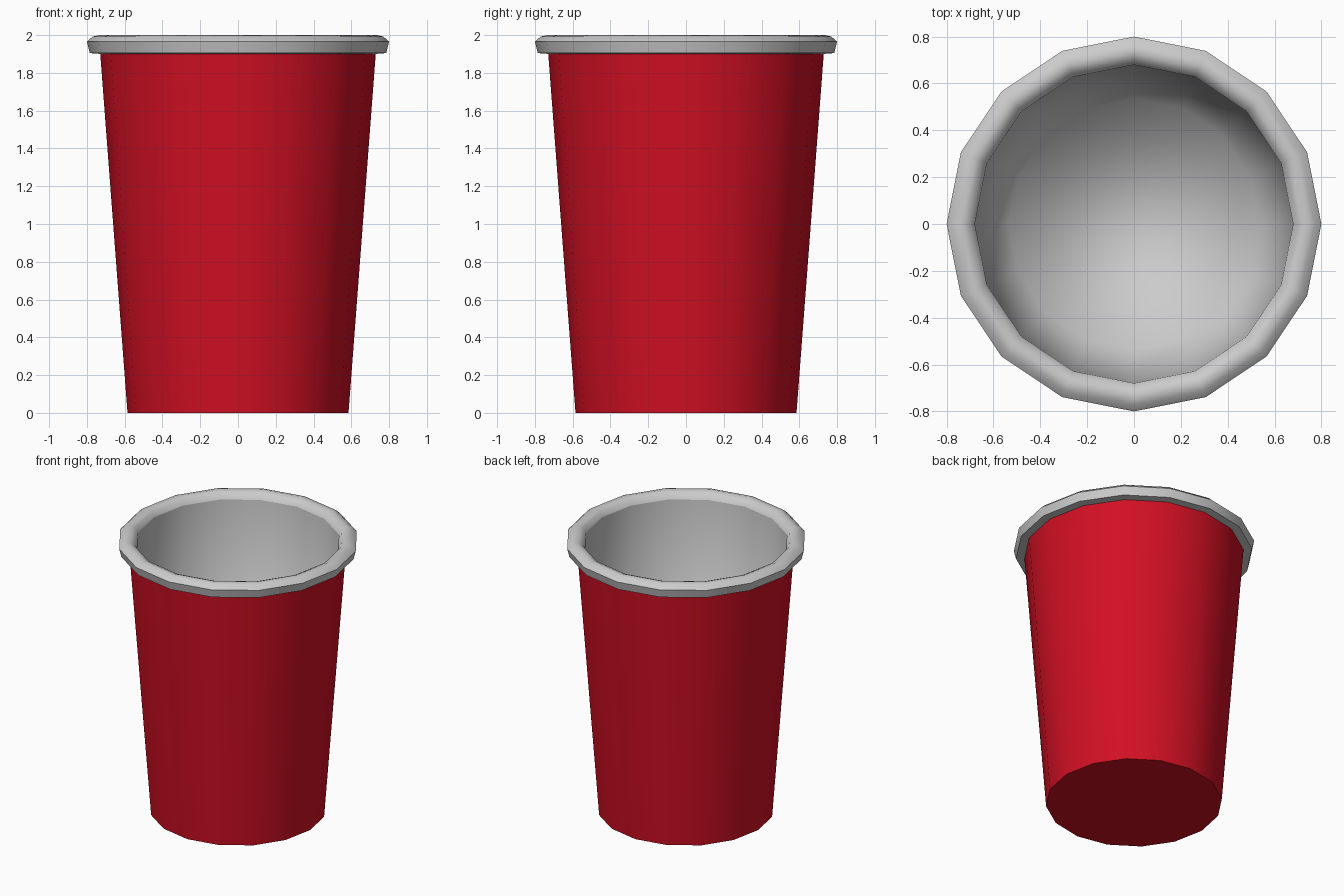
import bpy, bmesh, math

if "Cube" in bpy.data.objects:
    bpy.data.objects.remove(bpy.data.objects["Cube"])

SIDES = 16


def lathe(name, profile, close_end=False, color=None, angle=60):
    """Spin a (radius, z) profile around z; profiles run so normals face out."""
    bm = bmesh.new()
    rings = []
    for r, z in profile:
        rings.append([bm.verts.new((r * math.cos(2 * math.pi * i / SIDES),
                                    r * math.sin(2 * math.pi * i / SIDES), z))
                      for i in range(SIDES)])
    for a, b in zip(rings, rings[1:]):
        for i in range(SIDES):
            j = (i + 1) % SIDES
            bm.faces.new((a[i], b[i], b[j], a[j]))
    if close_end:
        bm.faces.new(list(reversed(rings[-1])) if profile[-1][1] < 0.01 else rings[-1])
    mesh = bpy.data.meshes.new(name)
    bm.to_mesh(mesh)
    bm.free()
    ob = bpy.data.objects.new(name, mesh)
    bpy.context.collection.objects.link(ob)
    if color:
        mat = bpy.data.materials.new(name + "_color")
        mat.diffuse_color = color
        mat.use_nodes = True
        mat.node_tree.nodes["Principled BSDF"].inputs["Base Color"].default_value = mat.diffuse_color
        mesh.materials.append(mat)
    bpy.ops.object.select_all(action='DESELECT')
    ob.select_set(True)
    bpy.context.view_layer.objects.active = ob
    bpy.ops.object.shade_smooth_by_angle(angle=math.radians(angle))
    return ob


# red tapered outside wall with flat base
# (top to bottom, so the sides face outward)
lathe("cup_outside", [(0.73, 1.91), (0.585, 0.0)], True, (0.64, 0.005, 0.017, 1))

# grey inside wall and floor
lathe("cup_inside", [(0.535, 0.05), (0.68, 1.95)], False, angle=180)
inner = bpy.data.objects["cup_inside"]
bm = bmesh.new()
bm.from_mesh(inner.data)
bm.verts.ensure_lookup_table()
floor = bm.faces.new([bm.verts[i] for i in range(SIDES)])
floor.smooth = True
bm.to_mesh(inner.data)
bm.free()

# rolled rim, from the inside lip over the top to the underside
lathe("rim", [(0.68, 1.95), (0.70, 1.985), (0.735, 2.0), (0.77, 1.992),
              (0.80, 1.965), (0.785, 1.905), (0.72, 1.90)])
